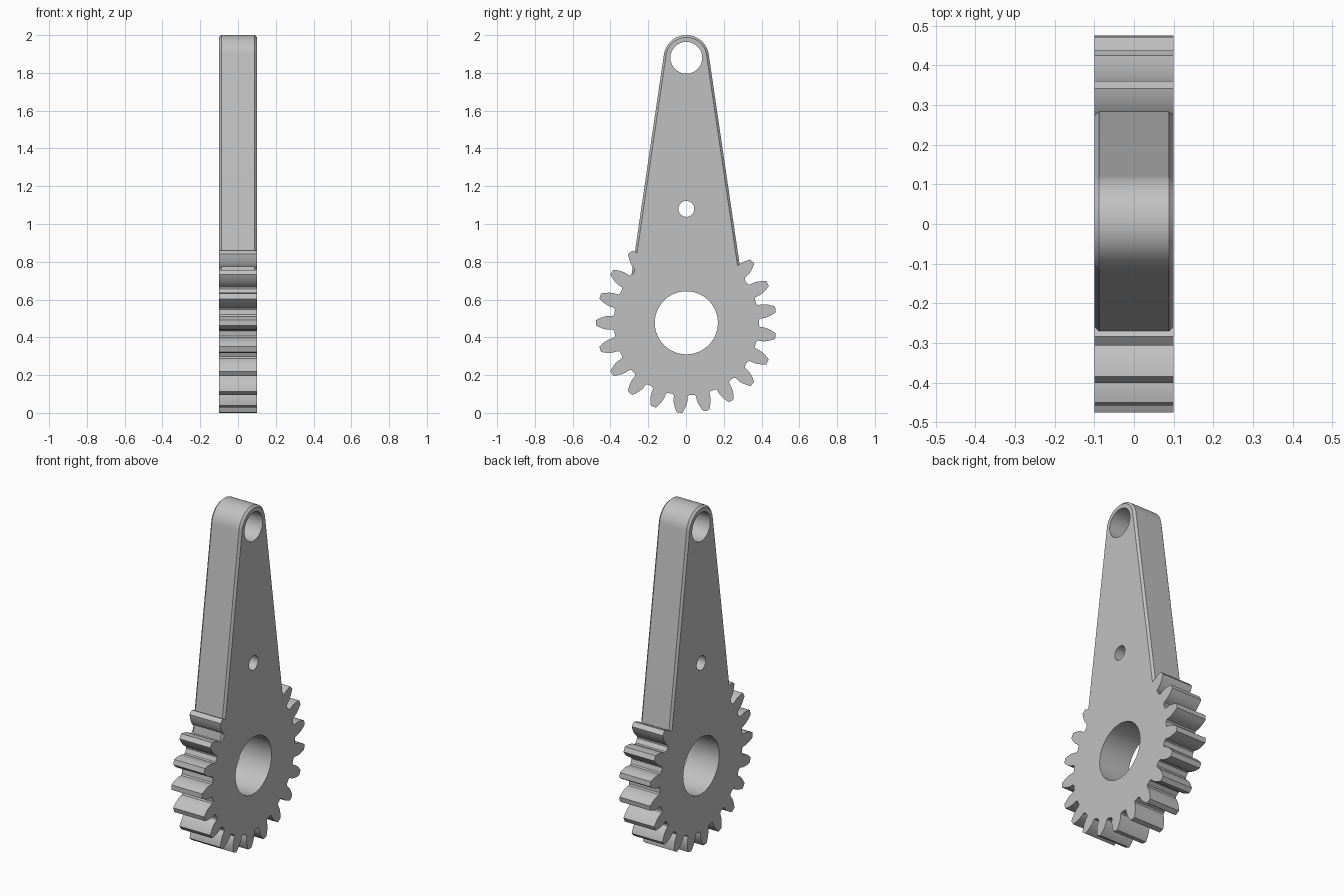
import bpy, bmesh, math
from math import pi, sin, cos, tan, acos, asin

if "Cube" in bpy.data.objects:
    bpy.data.objects.remove(bpy.data.objects["Cube"])

HALF = 0.1                        # half thickness of the plate
CY, CZ = 0.0017, 0.477            # gear centre
TOP_Z = 1.88                      # pivot centre at the arm's tip
TEETH, MODULE = 21, 0.0415

steel = bpy.data.materials.new("steel grey")
steel.use_nodes = True
steel.diffuse_color = (0.53, 0.53, 0.53, 1)
steel.node_tree.nodes["Principled BSDF"].inputs["Base Color"].default_value = (0.53, 0.53, 0.53, 1)


def loft(name, levels):
    """Skin a closed solid through (x, outline) sections, outlines in y and z."""
    bm = bmesh.new()
    rings = [[bm.verts.new((x, y, z)) for y, z in outline] for x, outline in levels]
    n = len(rings[0])
    for a, b in zip(rings, rings[1:]):
        for i in range(n):
            j = (i + 1) % n
            bm.faces.new((a[i], a[j], b[j], b[i]))
    bm.faces.new(rings[0][::-1])
    bm.faces.new(rings[-1])
    bmesh.ops.recalc_face_normals(bm, faces=bm.faces)
    mesh = bpy.data.meshes.new(name)
    bm.to_mesh(mesh)
    bm.free()
    mesh.materials.append(steel)
    obj = bpy.data.objects.new(name, mesh)
    bpy.context.collection.objects.link(obj)
    return obj


def arc(z, radius, start, end, steps):
    angles = [start + (end - start) * i / steps for i in range(steps + 1)]
    return [(CY + radius * cos(a), z + radius * sin(a)) for a in angles]


def gear_outline():
    """Involute teeth, one of them pointing straight along -y."""
    pitch = MODULE * TEETH / 2
    tip, root = pitch + MODULE, pitch - 1.25 * MODULE
    base = pitch * cos(math.radians(20))
    inv = lambda a: tan(a) - a
    widest = pi / (2 * TEETH) + inv(math.radians(20))
    flank = [(root, widest + 0.025), (root + 0.006, widest + 0.005)]
    for i in range(9):
        r = base + (tip - base) * i / 8
        flank.append((r, widest - inv(acos(base / r))))
    tooth = [(r, -a) for r, a in flank] + [(r, a) for r, a in reversed(flank)]
    return [(CY + r * cos(a + pi + 2 * pi * k / TEETH),
             CZ + r * sin(a + pi + 2 * pi * k / TEETH))
            for k in range(TEETH) for r, a in tooth]


def arm_outline(inset):
    """Tapered arm: two arcs joined by their common tangents."""
    small, large = 0.12, 0.324
    tilt = asin((large - small) / (TOP_Z - CZ))
    return (arc(TOP_Z, small - inset, tilt, pi - tilt, 48)
            + arc(CZ, large - inset, pi - tilt, 2 * pi + tilt, 48))


def combine(target, other, operation):
    mod = target.modifiers.new(operation.lower(), 'BOOLEAN')
    mod.operation, mod.solver, mod.object = operation, 'EXACT', other
    bpy.context.view_layer.objects.active = target
    bpy.ops.object.modifier_apply(modifier=mod.name)
    bpy.data.objects.remove(other)


# Toothed sector disc and chamfered arm, fused together
outline = gear_outline()
lever = loft("gear_lever", [(-HALF, outline), (HALF, outline)])
CHAMFER = 0.012
arm = loft("arm", [(-HALF, arm_outline(CHAMFER)), (CHAMFER - HALF, arm_outline(0)),
                   (HALF - CHAMFER, arm_outline(0)), (HALF, arm_outline(CHAMFER))])
combine(lever, arm, 'UNION')

# Shaft bore, small locating hole and pivot hole
for z, radius in ((CZ, 0.167), (1.08, 0.042), (TOP_Z, 0.084)):
    circle = arc(z, radius, 0, 2 * pi * 63 / 64, 63)
    cutter = loft("hole_cutter", [(-0.2, circle), (0.2, circle)])
    cutter.hide_render = True
    combine(lever, cutter, 'DIFFERENCE')

bpy.ops.object.select_all(action='DESELECT')
lever.select_set(True)
bpy.context.view_layer.objects.active = lever
bpy.ops.object.shade_smooth_by_angle(angle=math.radians(25))
